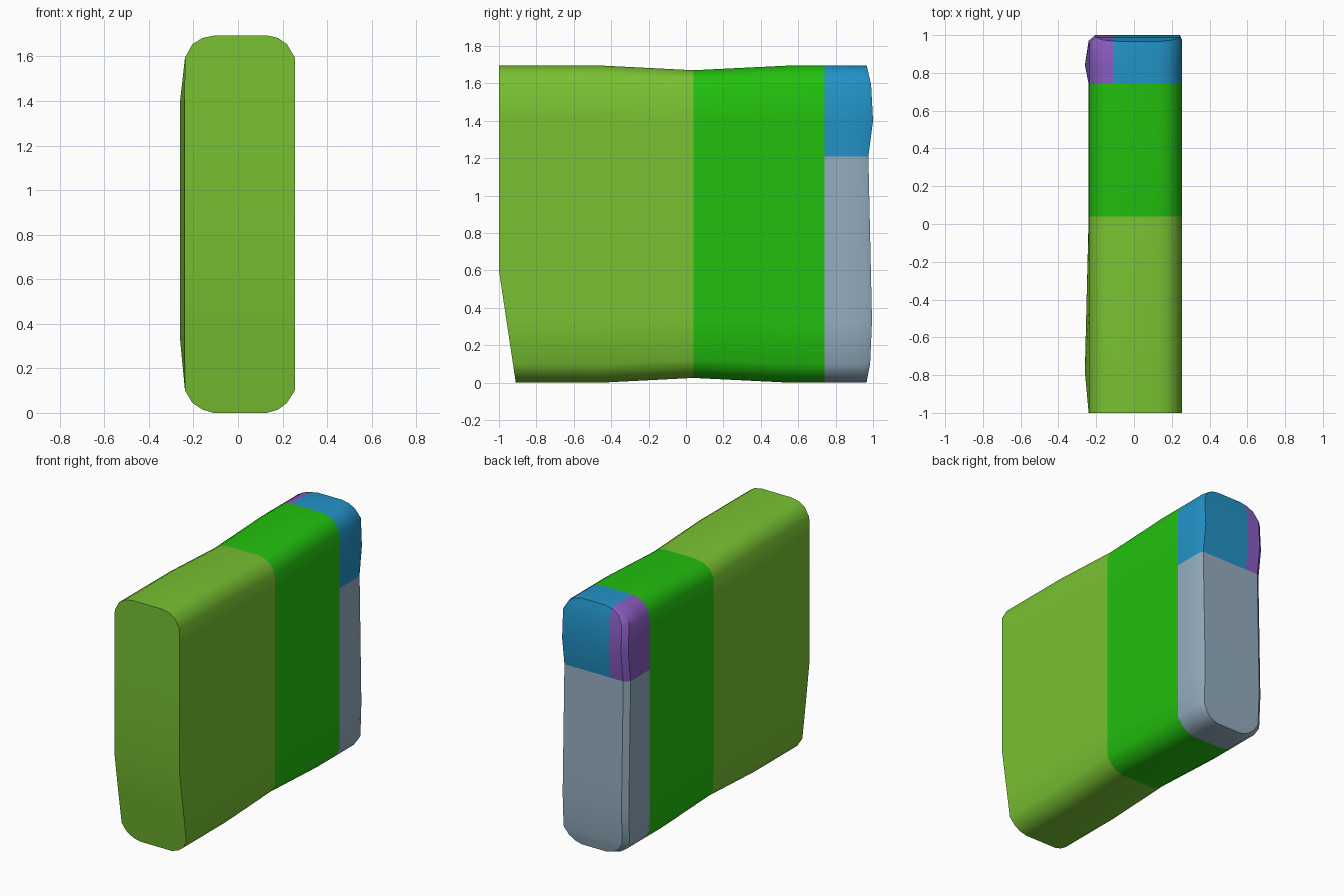
import bpy, bmesh
from mathutils import Vector

cube = bpy.data.objects.get("Cube")
if cube:
    bpy.data.objects.remove(cube, do_unlink=True)


def material(name, r, g, b):
    lin = [((c / 255 + 0.055) / 1.055) ** 2.4 if c > 10 else c / 255 / 12.92 for c in (r, g, b)]
    m = bpy.data.materials.new(name)
    m.use_nodes = True
    m.diffuse_color = (*lin, 1)
    bsdf = next(n for n in m.node_tree.nodes if n.type == 'BSDF_PRINCIPLED')
    bsdf.inputs["Base Color"].default_value = (*lin, 1)
    return m


lime = material("lime green", 120, 193, 50)
green = material("leaf green", 34, 192, 14)
blue = material("blue", 34, 147, 199)
purple = material("purple", 136, 92, 192)
grey = material("blue grey", 149, 174, 192)

# Cross-section rows from bottom to top: height, left edge, right edge
ROWS = [(0, -.11, .13), (.015, -.16, .18), (.045, -.205, .22), (.1, -.238, .255),
        (.33, -.24, .255), (.6, -.24, .255), (1.21, -.24, .255), (1.4, -.24, .255),
        (1.595, -.238, .255), (1.655, -.205, .22), (1.683, -.16, .18), (1.695, -.1, .13)]


def section(y, pinch=0, bulge=0, low=.2):
    """Rows of (left, right) points; pinch dips top and bottom, bulge swells the -x side."""
    rows = []
    for z, xl, xr in ROWS:
        k = z + pinch * (1 - z / .85)
        yy = y(z) if callable(y) else y
        swell = bulge if low < z < 1.5 else 0
        rows.append((Vector((xl - swell, yy, k)), Vector((xr, yy, k))))
    return rows


def loft(sections, cap_start=False, cap_end=False):
    bm = bmesh.new()
    rings = [[[bm.verts.new(p) for p in row] for row in s] for s in sections]
    n = len(ROWS)
    for a, b in zip(rings, rings[1:]):
        for i in range(n - 1):
            for s in (0, 1):
                bm.faces.new((a[i][s], a[i + 1][s], b[i + 1][s], b[i][s]))
        for i in (0, n - 1):
            bm.faces.new((a[i][0], a[i][1], b[i][1], b[i][0]))
    for ring, wanted in ((rings[0], cap_start), (rings[-1], cap_end)):
        if wanted:
            for r, q in zip(ring, ring[1:]):
                bm.faces.new((r[0], r[1], q[1], q[0]))
    return bm


def cut(bm, co, normal):
    """Keep only the half behind the plane."""
    bmesh.ops.bisect_plane(bm, geom=bm.verts[:] + bm.edges[:] + bm.faces[:], dist=1e-5,
                           plane_co=co, plane_no=normal, clear_outer=True)


def finish(name, bm, mat):
    bmesh.ops.recalc_face_normals(bm, faces=bm.faces)
    # Open shells: make every face point away from the middle of the block
    centre = Vector((0, 0, .85))
    if sum((f.calc_center_median() - centre).dot(f.normal) * f.calc_area() for f in bm.faces) < 0:
        bmesh.ops.reverse_faces(bm, faces=bm.faces)
    me = bpy.data.meshes.new(name)
    bm.to_mesh(me)
    bm.free()
    me.materials.append(mat)
    ob = bpy.data.objects.new(name, me)
    bpy.context.collection.objects.link(ob)
    bpy.ops.object.select_all(action='DESELECT')
    ob.select_set(True)
    bpy.context.view_layer.objects.active = ob
    bpy.ops.object.shade_smooth_by_angle(angle=.6)


# Front edge slants back below z = 0.6
def front_y(z):
    return -1 + .09 * max(0, .6 - z) / .6


# Back edge swells gently at the foot and at the top corner
def back_y(z):
    pts = [(0, .965), (.17, .998), (1.21, .975), (1.4, 1.0), (1.55, 1.0), (1.7, .965)]
    for (z0, y0), (z1, y1) in zip(pts, pts[1:]):
        if z <= z1:
            return y0 + (y1 - y0) * (z - z0) / (z1 - z0)
    return pts[-1][1]


# Front block
finish("front_block", loft([section(front_y), section(-.78, bulge=.02),
                            section(-.45, bulge=.012), section(.04, pinch=.025)],
                           cap_start=True), lime)

# Middle block
finish("middle_block", loft([section(.04, pinch=.025), section(.55), section(.74)]), green)


# Rear end, with rounded back corners
def rear():
    end = section(back_y)
    for l, r in end:
        l.x += .035
        r.x -= .012
    return loft([section(.74), section(.84, bulge=.02, low=1.3),
                 section(lambda z: back_y(z) - .03), end], cap_end=True)


SPLIT_Z, SPLIT_X = (0, 0, 1.21), (-.11, 0, 0)
post = rear()
cut(post, SPLIT_Z, (0, 0, 1))
finish("rear_post", post, grey)

top = rear()
cut(top, SPLIT_Z, (0, 0, -1))
cut(top, SPLIT_X, (-1, 0, 0))
finish("rear_top", top, blue)

corner = rear()
cut(corner, SPLIT_Z, (0, 0, -1))
cut(corner, SPLIT_X, (1, 0, 0))
finish("rear_top_corner", corner, purple)
